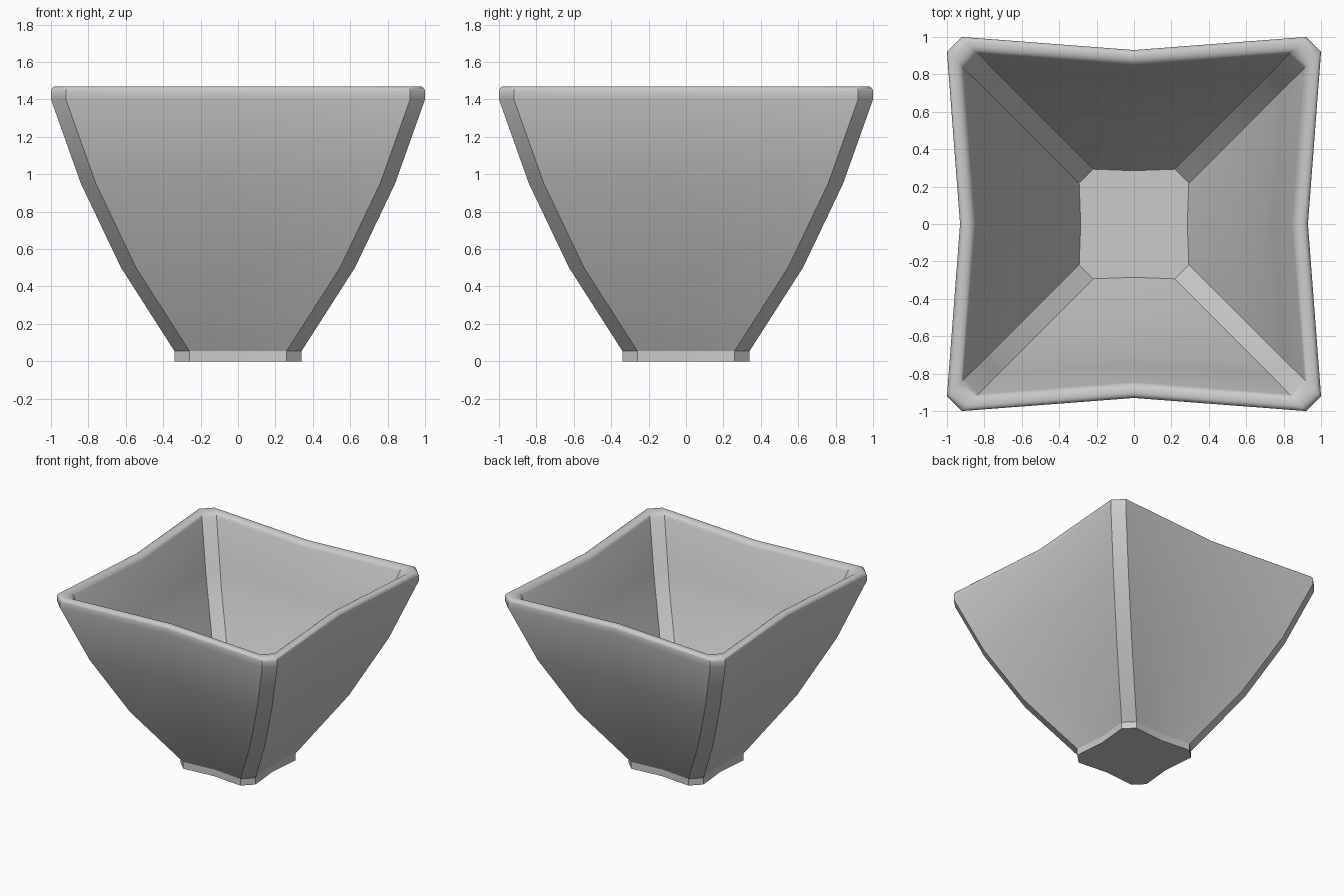
import bpy, bmesh, math

if "Cube" in bpy.data.objects:
    bpy.data.objects.remove(bpy.data.objects["Cube"])

# Wall profile: (corner half-width, height, inward pinch at side middle, chamfer)
outer = [(0.34, 0.0, 0.024, 0.08), (0.34, 0.055, 0.024, 0.08),
         (0.625, 0.50, 0.044, 0.08), (0.84, 0.95, 0.059, 0.08),
         (1.0, 1.40, 0.07, 0.08)]


def arc(cx, cz, r, start, end, steps, pinch, chamfer):
    """Rounded part of the lip."""
    out = []
    for i in range(steps + 1):
        t = math.radians(start + (end - start) * i / steps)
        out.append((cx + r * math.cos(t), cz + r * math.sin(t), pinch, chamfer))
    return out


# Lip: tight outer rounding, softer inner rounding into the wall
lip = arc(0.972, 1.442, 0.028, 0, 90, 4, 0.07, 0.08) + \
      arc(0.958, 1.42, 0.05, 90, 160, 5, 0.066, 0.078)
inner = [(0.80, 1.08, 0.05, 0.077), (0.755, 0.95, 0.045, 0.075),
         (0.55, 0.50, 0.028, 0.075), (0.293, 0.08, 0.008, 0.075)]


def ring(bm, a, z, pinch, chamfer):
    """Square section with chamfered corners and pinched sides."""
    verts = []
    side = [(a, -(a - chamfer)), (a - pinch, 0), (a, a - chamfer)]
    for c, s in [(1, 0), (0, 1), (-1, 0), (0, -1)]:
        verts += [bm.verts.new((x * c - y * s, x * s + y * c, z)) for x, y in side]
    return verts


# Bowl: loft the rings from foot, over the lip, down to the inner floor
bm = bmesh.new()
rings = [ring(bm, *p) for p in outer + lip + inner]
for lo, hi in zip(rings, rings[1:]):
    n = len(lo)
    for i in range(n):
        j = (i + 1) % n
        bm.faces.new((lo[i], lo[j], hi[j], hi[i]))
bm.faces.new(rings[0][::-1])
bm.faces.new(rings[-1])
bmesh.ops.recalc_face_normals(bm, faces=bm.faces[:])
mesh = bpy.data.meshes.new("square_bowl")
bm.to_mesh(mesh)
bm.free()
bowl = bpy.data.objects.new("square_bowl", mesh)
bpy.context.collection.objects.link(bowl)
bpy.context.view_layer.objects.active = bowl
bowl.select_set(True)
bpy.ops.object.shade_smooth_by_angle(angle=math.radians(30))
